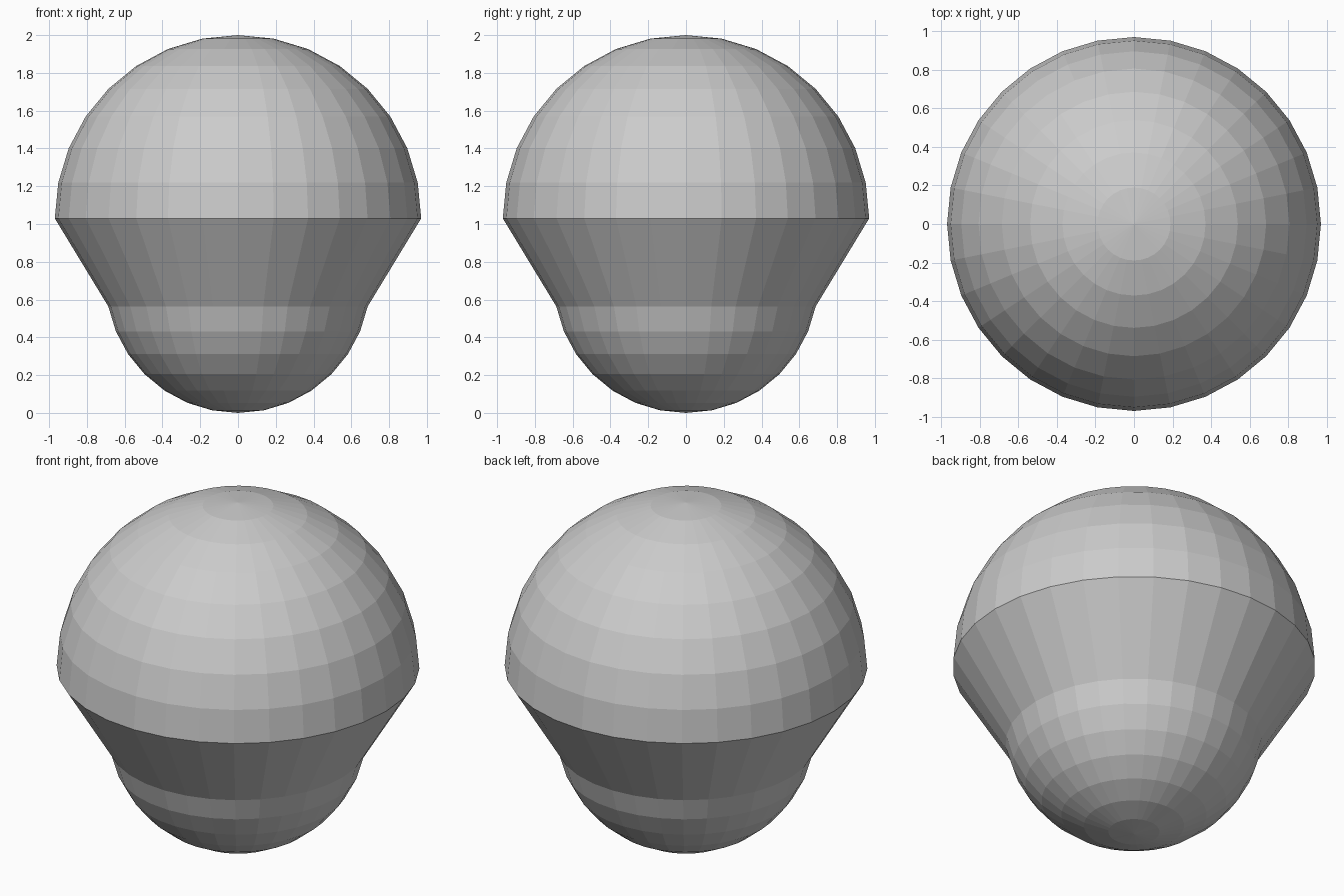
import bpy, bmesh
from math import sin, cos, pi

if "Cube" in bpy.data.objects:
    bpy.data.objects.remove(bpy.data.objects["Cube"])

SEGMENTS = 32
STEP = pi / 16


def ring(bm, r, z):
    return [bm.verts.new((r * cos(2 * pi * i / SEGMENTS), r * sin(2 * pi * i / SEGMENTS), z))
            for i in range(SEGMENTS)]


# Profile: small lower bowl, straight flare, large upper dome
R_LOW, Z_LOW = 0.70, 0.70
R_TOP, Z_TOP = 0.97, 1.03
profile = [(R_LOW * sin(k * STEP), Z_LOW - R_LOW * cos(k * STEP)) for k in range(1, 8)]
profile += [(R_TOP * sin(k * STEP), Z_TOP + R_TOP * cos(k * STEP)) for k in range(8, 0, -1)]

bm = bmesh.new()
rings = [ring(bm, r, z) for r, z in profile]
for a, b in zip(rings, rings[1:]):
    for i in range(SEGMENTS):
        j = (i + 1) % SEGMENTS
        bm.faces.new((a[i], a[j], b[j], b[i]))

# Close both poles with triangle fans
bottom = bm.verts.new((0, 0, Z_LOW - R_LOW))
top = bm.verts.new((0, 0, Z_TOP + R_TOP))
for i in range(SEGMENTS):
    j = (i + 1) % SEGMENTS
    bm.faces.new((bottom, rings[0][j], rings[0][i]))
    bm.faces.new((top, rings[-1][i], rings[-1][j]))

mesh = bpy.data.meshes.new("bulb_body")
bm.to_mesh(mesh)
bm.free()
bpy.context.collection.objects.link(bpy.data.objects.new("bulb_body", mesh))
